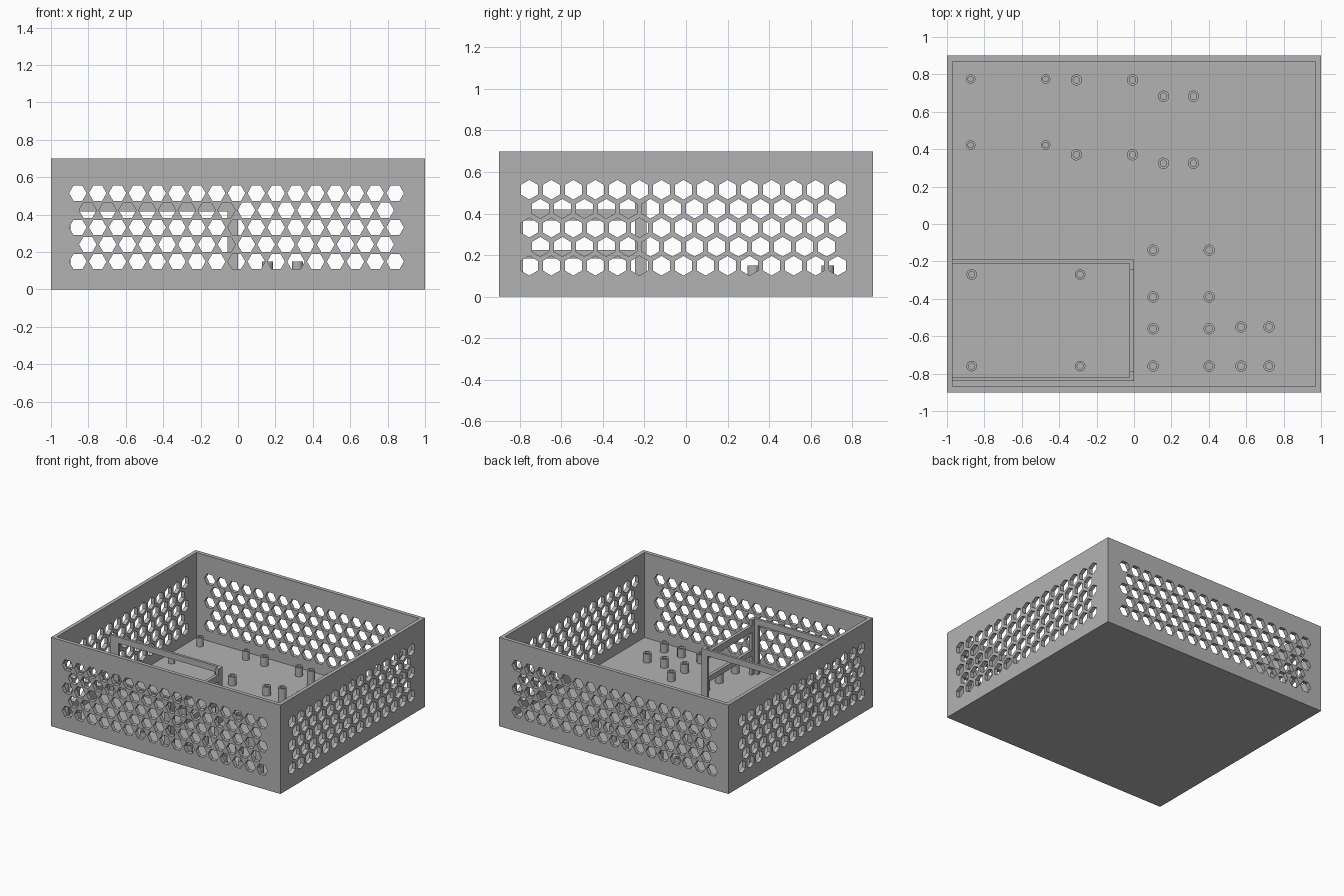
import bpy, bmesh, math
from mathutils import Matrix, Vector

old = bpy.data.objects.get("Cube")
if old:
    bpy.data.objects.remove(old, do_unlink=True)

grey = bpy.data.materials.new("plain grey")
grey.use_nodes = True
grey.diffuse_color = (0.45, 0.45, 0.45, 1)
grey.node_tree.nodes["Principled BSDF"].inputs["Base Color"].default_value = (0.45, 0.45, 0.45, 1)


def make(name, bm):
    bmesh.ops.recalc_face_normals(bm, faces=bm.faces)
    mesh = bpy.data.meshes.new(name)
    bm.to_mesh(mesh)
    bm.free()
    mesh.materials.append(grey)
    obj = bpy.data.objects.new(name, mesh)
    bpy.context.collection.objects.link(obj)
    return obj


def add_box(bm, low, high):
    low, high = Vector(low), Vector(high)
    matrix = Matrix.Translation((low + high) / 2) @ Matrix.Diagonal((*(high - low), 1))
    bmesh.ops.create_cube(bm, size=1, matrix=matrix)


# Open tray, extruded from an inset top face
WALL, FLOOR, HEIGHT = 0.03, 0.03, 0.7
bm = bmesh.new()
add_box(bm, (-1, -0.9, 0), (1, 0.9, HEIGHT))
top = max(bm.faces, key=lambda f: f.calc_center_median().z)
bmesh.ops.inset_region(bm, faces=[top], thickness=WALL, use_even_offset=True)
pushed = bmesh.ops.extrude_discrete_faces(bm, faces=[top])["faces"][0]
bmesh.ops.translate(bm, verts=pushed.verts, vec=(0, 0, FLOOR - HEIGHT))
tray = make("perforated_tray", bm)

# Honeycomb cutters, each passing through two opposite walls
PITCH, ROW, RADIUS, LOWEST = 0.106, 0.0915, 0.047, 0.149


def honeycomb(name, count, middle, along_y):
    bm = bmesh.new()
    for row in range(5):
        number = count - row % 2
        for i in range(number):
            across = middle + (i - (number - 1) / 2) * PITCH
            z = LOWEST + row * ROW
            if along_y:
                place = Matrix.Translation((across, 0, z)) @ Matrix.Rotation(math.pi / 2, 4, 'X')
                turn = math.pi / 6
            else:
                place = Matrix.Translation((0, across, z)) @ Matrix.Rotation(math.pi / 2, 4, 'Y')
                turn = math.pi / 6
            ring = [bm.verts.new(place @ Vector((RADIUS * math.cos(k * math.pi / 3 + turn - math.pi / 6),
                                                 RADIUS * math.sin(k * math.pi / 3 + turn - math.pi / 6),
                                                 -1.2))) for k in range(6)]
            face = bm.faces.new(ring)
            grown = bmesh.ops.extrude_face_region(bm, geom=[face], use_keep_orig=True)["geom"]
            bmesh.ops.translate(bm, verts=[g for g in grown if isinstance(g, bmesh.types.BMVert)],
                                vec=place.to_3x3() @ Vector((0, 0, 2.4)))
    cutter = make(name, bm)
    cutter.hide_render = True
    return cutter


cutters = [honeycomb("front_back_cutter", 17, -0.008, True),
           honeycomb("side_cutter", 15, -0.012, False)]
for cutter in cutters:
    mod = tray.modifiers.new("honeycomb holes", 'BOOLEAN')
    mod.operation = 'DIFFERENCE'
    mod.solver = 'EXACT'
    mod.object = cutter
bpy.context.view_layer.update()
cut_mesh = bpy.data.meshes.new_from_object(tray.evaluated_get(bpy.context.evaluated_depsgraph_get()))
tray.modifiers.clear()
tray.data = cut_mesh
for cutter in cutters:
    bpy.data.objects.remove(cutter, do_unlink=True)

# Inner bracket: two arches along x
BRACKET_TOP, BAR_BOTTOM, POST = 0.465, 0.417, 0.055
for name, y in (("bracket_front_arch", -0.84), ("bracket_back_arch", -0.21)):
    bm = bmesh.new()
    left, right = -0.97, 0.0
    outline = [(left, FLOOR), (left, BRACKET_TOP), (right, BRACKET_TOP), (right, FLOOR),
               (right - POST, FLOOR), (right - POST, BAR_BOTTOM),
               (left + 0.075, BAR_BOTTOM), (left + 0.075, FLOOR)]
    face = bm.faces.new([bm.verts.new((x, y, z)) for x, z in outline])
    grown = bmesh.ops.extrude_face_region(bm, geom=[face], use_keep_orig=True)["geom"]
    bmesh.ops.translate(bm, verts=[g for g in grown if isinstance(g, bmesh.types.BMVert)], vec=(0, 0.02, 0))
    make(name, bm)

# Bracket end: two posts joined by two lower bars
bm = bmesh.new()
for y0, y1 in ((-0.82, -0.785), (-0.245, -0.21)):
    add_box(bm, (-0.025, y0, FLOOR), (0, y1, BRACKET_TOP))
for z0, z1 in ((0.183, 0.226), (0.367, 0.42)):
    add_box(bm, (-0.025, -0.785, z0), (0, -0.245, z1))
make("bracket_end", bm)


# Hollow round standoffs on the floor
def standoff(name, x, y, outer, inner, height):
    bm = bmesh.new()
    sides = 24
    rings = []
    for r, z in ((outer, FLOOR), (outer, height), (inner, height), (inner, FLOOR)):
        rings.append([bm.verts.new((x + r * math.cos(k * math.tau / sides),
                                    y + r * math.sin(k * math.tau / sides), z)) for k in range(sides)])
    for a, b in zip(rings, rings[1:] + rings[:1]):
        for k in range(sides):
            n = (k + 1) % sides
            bm.faces.new((a[k], a[n], b[n], b[k]))
    obj = make(name, bm)
    bpy.context.view_layer.objects.active = obj
    obj.select_set(True)
    bpy.ops.object.shade_smooth_by_angle()
    obj.select_set(False)


# Each group: x pair, y pair, outer radius, hole radius, top height
groups = [
    ("small_board", (-0.873, -0.472), (0.775, 0.422), 0.025, 0.014, 0.1),
    ("back_board", (-0.308, -0.008), (0.77, 0.37), 0.03, 0.017, 0.1),
    ("tall_board", (0.158, 0.318), (0.683, 0.325), 0.03, 0.017, 0.15),
    ("middle_board", (0.102, 0.402), (-0.14, -0.39), 0.03, 0.017, 0.1),
    ("front_board", (0.102, 0.402), (-0.56, -0.76), 0.03, 0.017, 0.1),
    ("corner_board", (0.572, 0.722), (-0.55, -0.76), 0.03, 0.017, 0.1),
    ("bracket_board", (-0.868, -0.288), (-0.27, -0.76), 0.028, 0.016, 0.1),
]
bpy.ops.object.select_all(action='DESELECT')
for label, xs, ys, outer, inner, height in groups:
    for i, (x, y) in enumerate((x, y) for x in xs for y in ys):
        standoff(f"{label}_standoff_{i + 1}", x, y, outer, inner, height)
